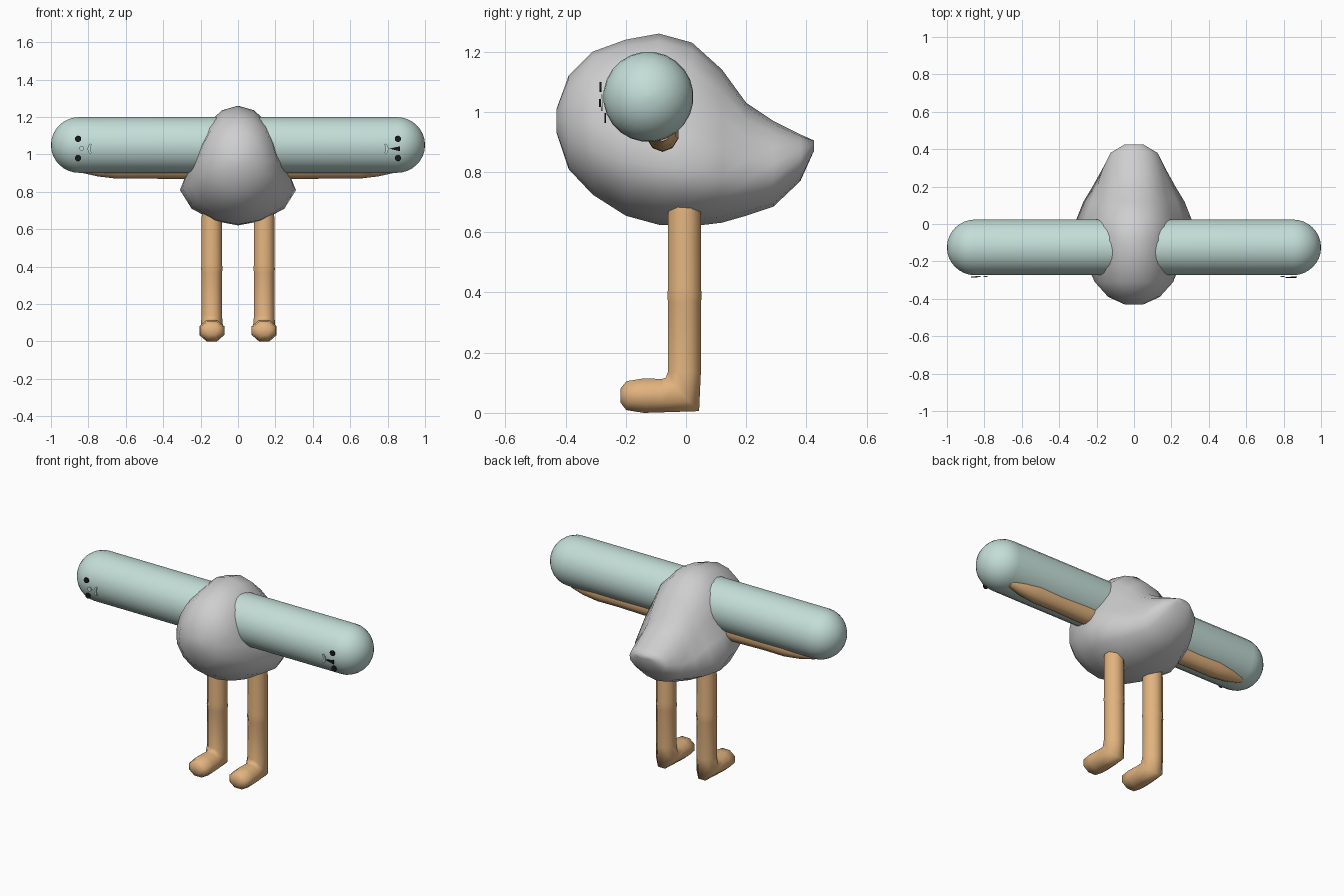
import bpy, bmesh, math
from mathutils import Vector

cube = bpy.data.objects.get("Cube")
if cube:
    bpy.data.objects.remove(cube)


def material(name, rgb):
    m = bpy.data.materials.new(name)
    m.use_nodes = True
    m.diffuse_color = (*rgb, 1)
    m.node_tree.nodes["Principled BSDF"].inputs["Base Color"].default_value = (*rgb, 1)
    return m


GREY = material("body grey", (0.62, 0.62, 0.62))
TEAL = material("pale teal", (0.55, 0.73, 0.68))
TAN = material("leg tan", (0.76, 0.45, 0.21))
BLACK = material("eye black", (0.01, 0.01, 0.01))


def loft(name, rings, mat, angle=60):
    """Skin a list of equal-length point rings and close both ends."""
    bm = bmesh.new()
    loops = [[bm.verts.new(p) for p in ring] for ring in rings]
    n = len(loops[0])
    for a, b in zip(loops, loops[1:]):
        for i in range(n):
            j = (i + 1) % n
            bm.faces.new((a[i], a[j], b[j], b[i]))
    bm.faces.new(loops[0])
    bm.faces.new(loops[-1])
    bmesh.ops.recalc_face_normals(bm, faces=bm.faces)
    mesh = bpy.data.meshes.new(name)
    bm.to_mesh(mesh)
    bm.free()
    mesh.materials.append(mat)
    ob = bpy.data.objects.new(name, mesh)
    bpy.context.collection.objects.link(ob)
    bpy.ops.object.select_all(action='DESELECT')
    ob.select_set(True)
    bpy.context.view_layer.objects.active = ob
    bpy.ops.object.shade_smooth_by_angle(angle=math.radians(angle))
    return ob


def ring(centre, u, v, n):
    c, u, v = Vector(centre), Vector(u), Vector(v)
    turns = [math.tau * (i + 0.5) / n for i in range(n)]
    return [c + u * math.cos(t) + v * math.sin(t) for t in turns]


# Bird-shaped body: cross-sections blend from an ellipse to a pear
PEAR = [0, .4, .8, 1, .85, .66, .52, .27, 0]
# y, bottom, top, half width, pear amount
SECTIONS = [
    (-.43, .93, 1.01, .05, 0), (-.39, .81, 1.12, .14, .1),
    (-.31, .725, 1.2, .22, .3), (-.2, .655, 1.24, .265, .7),
    (-.09, .625, 1.26, .3, .9), (.02, .62, 1.23, .31, 1),
    (.12, .632, 1.14, .27, 1), (.2, .655, 1.03, .225, .8),
    (.29, .685, .97, .18, .4), (.38, .77, .925, .13, .2),
    (.425, .87, .905, .05, 0)]


def body_ring(y, low, high, half, pear):
    pts = []
    for i in range(16):
        a = math.tau * i / 16
        k = i if i <= 8 else 16 - i
        side = 1 if i <= 8 else -1
        w = half * (pear * PEAR[k] + (1 - pear) * abs(math.sin(a)))
        pts.append((side * w, y, low + (high - low) * (1 - math.cos(a)) / 2))
    return pts


loft("body", [body_ring(*s) for s in SECTIONS], GREY, 80)

ARM_Y, ARM_Z, ARM_R = -.125, 1.05, .15


def capsule_arm(name, s):
    rings = [ring((0, ARM_Y, ARM_Z), (0, ARM_R, 0), (0, 0, ARM_R), 24)]
    for i in range(9):
        a = math.radians(i * 11)
        r = ARM_R * math.cos(a)
        x = 1 - ARM_R + ARM_R * math.sin(a)
        rings.append(ring((s * x, ARM_Y, ARM_Z), (0, r, 0), (0, 0, r), 24))
    loft(name, rings, TEAL)


def inner_arm(name, s):
    # Mostly buried limb whose underside shows below the capsule
    path = [(.1, .055, .06), (.32, .056, .065), (.5, .052, .061),
            (.65, .055, .062), (.75, .045, .05), (.84, .025, .03)]
    rings = [ring((s * x, -.078, .932), (0, ry, 0), (0, 0, rz), 10) for x, ry, rz in path]
    loft(name, rings, TAN)


def leg(name, s):
    x, r = s * .14, .059
    rings = [ring((x, -.005, z), (w, 0, 0), (0, w, 0), 8)
             for z, w in ((.7, .056), (.66, r), (.42, r), (.39, .062), (.37, r), (.14, r))]
    # Slanted heel ring, then the foot running forward
    rings.append(ring((x, -.012, .064), (.064, 0, 0), (0, .06, -.06), 8))
    for y, half, high in ((-.08, .07, .06), (-.14, .072, .062),
                          (-.198, .066, .052), (-.217, .035, .026)):
        rings.append(ring((x, y, .06), (half, 0, 0), (0, 0, -high), 8))
    loft(name, rings, TAN, 70)


def plate(name, outline, y, mat):
    # Thin facing plate from an x-z outline
    loft(name, [[(x, y + d, z) for x, z in outline] for d in (-.003, .003)], mat, 30)


def face(side, s):
    def disc(x, z, r):
        return [(s * x + r * math.cos(t), z + r * math.sin(t))
                for t in (math.tau * i / 12 for i in range(12))]
    plate(side + "_upper_eye", disc(.855, 1.083, .017), -.284, BLACK)
    plate(side + "_lower_eye", disc(.855, .98, .017), -.268, BLACK)
    if s > 0:
        plate(side + "_nose", [(s * .81, 1.03), (s * .865, 1.043), (s * .865, 1.017)], -.286, BLACK)
    else:
        plate(side + "_nose", disc(.835, 1.032, .013), -.28, TEAL)
    # Curved muzzle strip
    arc = [math.radians(a) for a in (-60, -30, 0, 30, 60)]
    outer = [(s * (.775 + .03 * math.cos(a)), 1.03 + .032 * math.sin(a)) for a in arc]
    inner = [(s * (.775 + .014 * math.cos(a)), 1.03 + .026 * math.sin(a)) for a in reversed(arc)]
    plate(side + "_mouth", outer + inner, -.28, TEAL)


for side, s in (("left", 1), ("right", -1)):
    capsule_arm(side + "_arm", s)
    inner_arm(side + "_inner_arm", s)
    leg(side + "_leg", s)
    face(side, s)

# Settle the feet on the ground
lowest = min(v.co.z for o in bpy.data.objects if o.name.endswith("_leg") for v in o.data.vertices)
for o in bpy.data.objects:
    if o.name.endswith("_leg"):
        o.location.z = -lowest
